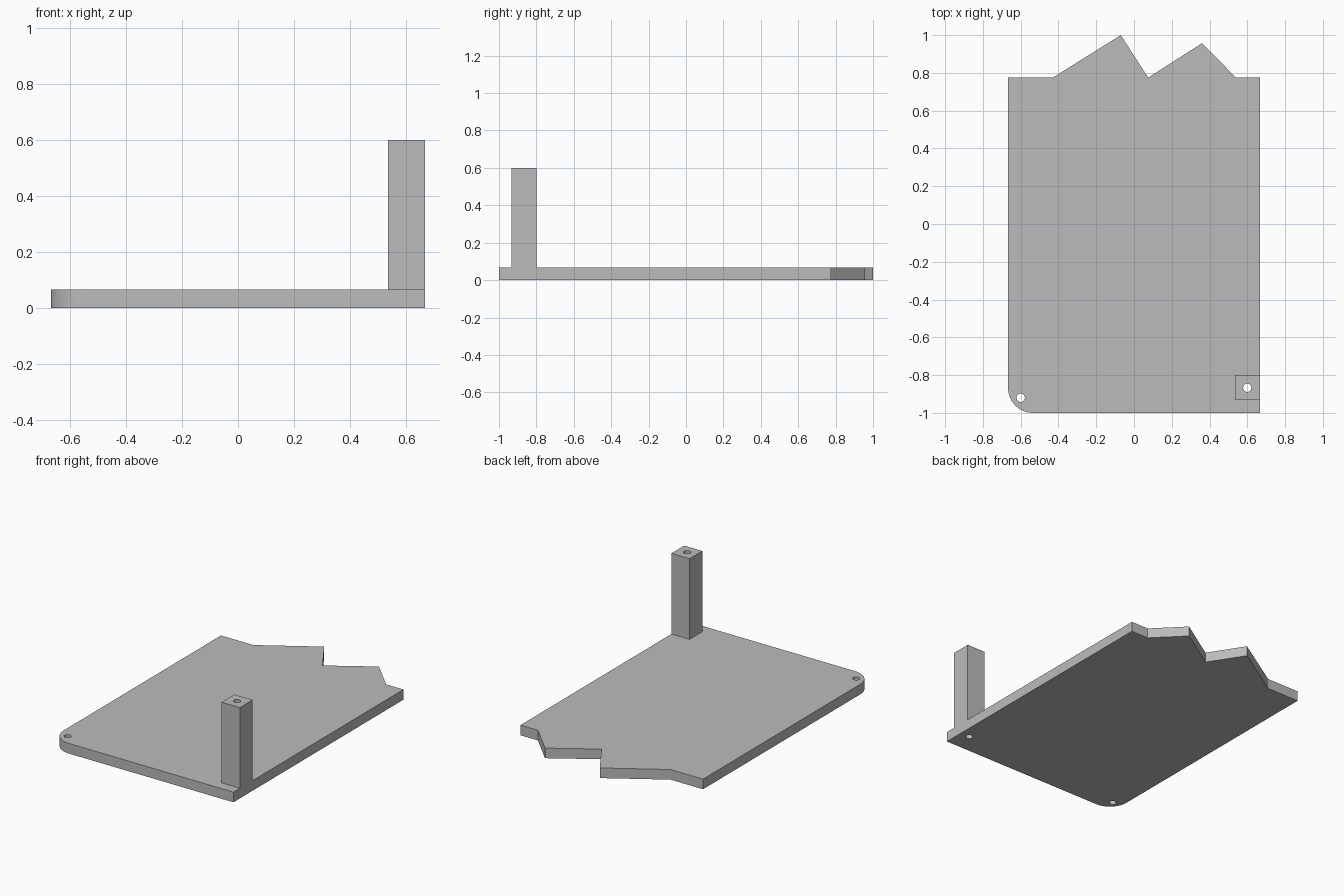
import bpy, bmesh, math

if "Cube" in bpy.data.objects:
    bpy.data.objects.remove(bpy.data.objects["Cube"], do_unlink=True)

grey = bpy.data.materials.new("plain grey")
grey.use_nodes = True
grey.diffuse_color = (0.5, 0.5, 0.5, 1)
grey.node_tree.nodes["Principled BSDF"].inputs["Base Color"].default_value = (0.5, 0.5, 0.5, 1)

HALF_W, THICK, POST_TOP, RADIUS = 0.667, 0.067, 0.6, 0.133
POST_HOLE = (0.6, -0.867)
CORNER_HOLE = (-0.6, -0.92)


def arc(centre, radius, start, sweep, steps):
    return [(centre[0] + radius * math.cos(start + sweep * i / steps),
             centre[1] + radius * math.sin(start + sweep * i / steps))
            for i in range(steps + 1)]


def prism(name, outline, low, high):
    """Extrude a flat outline between two heights."""
    bm = bmesh.new()
    face = bm.faces.new([bm.verts.new((x, y, low)) for x, y in outline])
    top = bmesh.ops.extrude_face_region(bm, geom=[face])["geom"]
    bmesh.ops.translate(bm, vec=(0, 0, high - low),
                        verts=[v for v in top if isinstance(v, bmesh.types.BMVert)])
    bmesh.ops.recalc_face_normals(bm, faces=bm.faces)
    mesh = bpy.data.meshes.new(name)
    bm.to_mesh(mesh)
    bm.free()
    mesh.materials.append(grey)
    obj = bpy.data.objects.new(name, mesh)
    bpy.context.collection.objects.link(obj)
    return obj


def drill(obj, centre):
    """Cut a vertical screw hole right through a part."""
    circle = arc(centre, 0.022, 0, math.tau, 32)[:-1]
    cutter = prism("hole_cutter", circle, -0.1, POST_TOP + 0.1)
    bpy.context.view_layer.objects.active = obj
    mod = obj.modifiers.new("hole", 'BOOLEAN')
    mod.operation, mod.solver, mod.object = 'DIFFERENCE', 'EXACT', cutter
    bpy.ops.object.modifier_apply(modifier=mod.name)
    bpy.data.objects.remove(cutter, do_unlink=True)


# Base plate: one rounded front corner and a jagged back edge
rounded = arc((-HALF_W + RADIUS, -1 + RADIUS), RADIUS, math.pi, math.pi / 2, 16)
jagged = [(HALF_W, 0.775), (0.54, 0.775), (0.36, 0.957), (0.075, 0.775),
          (-0.07, 1), (-0.43, 0.775), (-HALF_W, 0.775)]
plate = prism("base_plate", rounded + [(HALF_W, -1)] + jagged, 0, THICK)
drill(plate, CORNER_HOLE)
drill(plate, POST_HOLE)

# Square post standing flush with the left edge
x0, x1, y0, y1 = HALF_W - RADIUS, HALF_W, -0.933, -0.8
post = prism("corner_post", [(x0, y0), (x1, y0), (x1, y1), (x0, y1)], THICK, POST_TOP)
drill(post, POST_HOLE)

# Smooth the rounded corner and hole walls, keeping edges sharp
for obj in (plate, post):
    bpy.ops.object.select_all(action='DESELECT')
    obj.select_set(True)
    bpy.context.view_layer.objects.active = obj
    bpy.ops.object.shade_smooth_by_angle(angle=math.radians(30))
